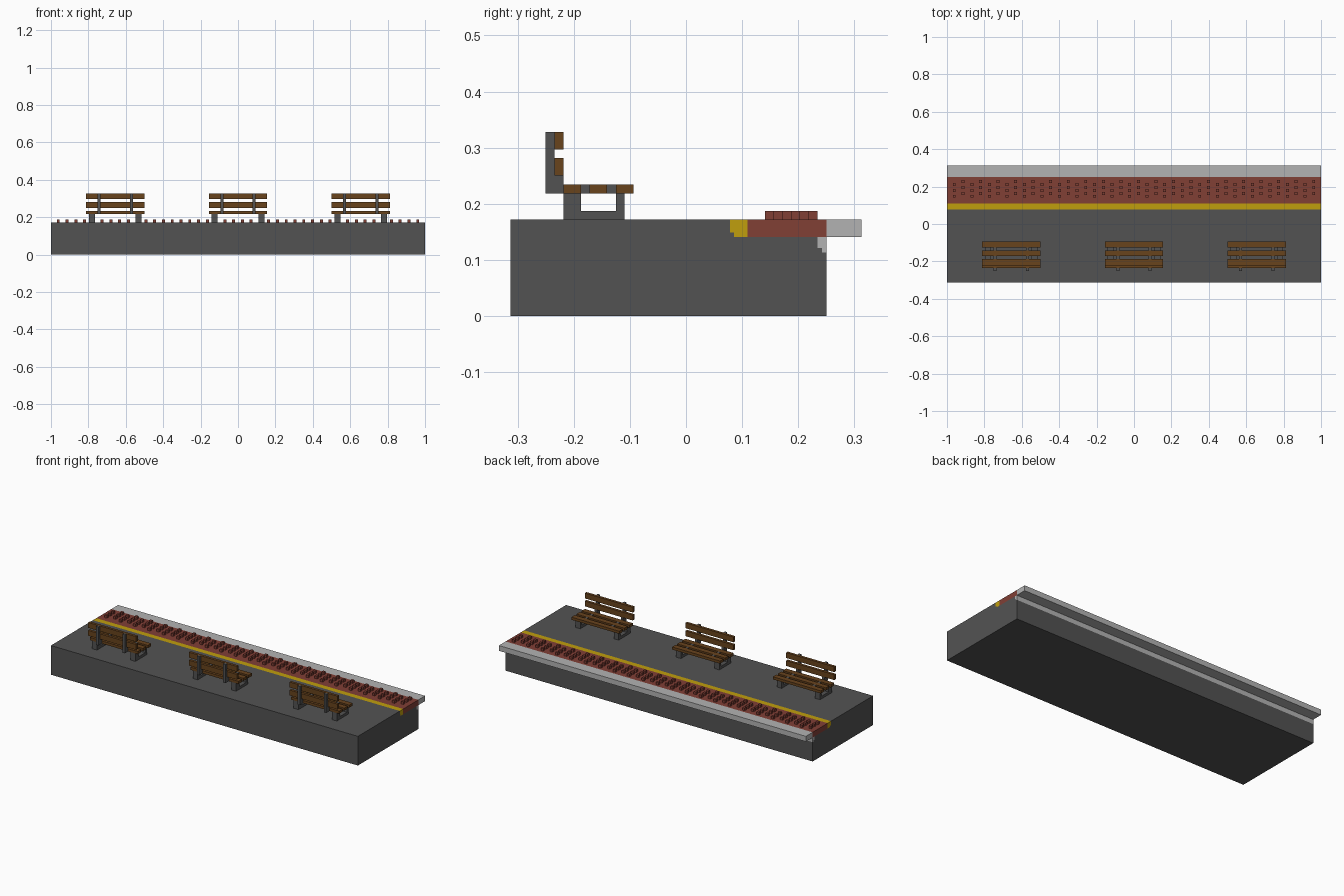
import bpy, bmesh

cube = bpy.data.objects.get("Cube")
if cube:
    bpy.data.objects.remove(cube, do_unlink=True)

U = 1 / 64  # the whole design sits on a grid of 64 cells per unit


def material(name, r, g, b):
    m = bpy.data.materials.new(name)
    m.use_nodes = True
    m.diffuse_color = (r, g, b, 1)
    bsdf = next(n for n in m.node_tree.nodes if n.type == "BSDF_PRINCIPLED")
    bsdf.inputs["Base Color"].default_value = (r, g, b, 1)
    bsdf.inputs["Roughness"].default_value = 0.9
    return m


concrete = material("dark concrete", 0.086, 0.086, 0.086)
stone = material("light stone", 0.45, 0.45, 0.45)
yellow = material("yellow paint", 0.53, 0.345, 0.004)
brick = material("red brick", 0.22, 0.05, 0.036)
wood = material("brown wood", 0.138, 0.056, 0.012)


def finish(name, bm, mat):
    bmesh.ops.recalc_face_normals(bm, faces=bm.faces[:])
    mesh = bpy.data.meshes.new(name)
    bm.to_mesh(mesh)
    bm.free()
    mesh.materials.append(mat)
    obj = bpy.data.objects.new(name, mesh)
    bpy.context.collection.objects.link(obj)
    return obj


def extrusion(name, profile, mat):
    """Sweep a (y, z) profile along the full platform length."""
    bm = bmesh.new()
    face = bm.faces.new([bm.verts.new((-1, y * U, z * U)) for y, z in profile])
    swept = bmesh.ops.extrude_face_region(bm, geom=[face], use_keep_orig=True)
    verts = [v for v in swept["geom"] if isinstance(v, bmesh.types.BMVert)]
    bmesh.ops.translate(bm, vec=(2, 0, 0), verts=verts)
    return finish(name, bm, mat)


def boxes(name, spans, mat):
    """Join boxes given as (x0, x1, y0, y1, z0, z1) in grid cells."""
    bm = bmesh.new()
    for x0, x1, y0, y1, z0, z1 in spans:
        verts = bmesh.ops.create_cube(bm, size=1)["verts"]
        bmesh.ops.scale(bm, vec=((x1 - x0) * U, (y1 - y0) * U, (z1 - z0) * U), verts=verts)
        bmesh.ops.translate(bm, vec=((x0 + x1) / 2 * U, (y0 + y1) / 2 * U, (z0 + z1) / 2 * U), verts=verts)
    return finish(name, bm, mat)


# Platform body with a recess for the paved edge
extrusion("platform_body", [(-20, 0), (16, 0), (16, 7.25), (15.5, 7.25), (15.5, 7.75), (15, 7.75),
                            (15, 9), (5.5, 9), (5.5, 9.5), (5, 9.5), (5, 11), (-20, 11)], concrete)

# Safety line, paving, overhanging edge and the ledge beneath it
extrusion("safety_line", [(5, 11), (5, 9.5), (5.5, 9.5), (5.5, 9), (7, 9), (7, 11)], yellow)
extrusion("tactile_paving", [(7, 9), (16, 9), (16, 11), (7, 11)], brick)
extrusion("edge_slab", [(16, 9), (20, 9), (20, 11), (16, 11)], stone)
extrusion("edge_ledge", [(15, 9), (15, 7.75), (15.5, 7.75), (15.5, 7.25), (16, 7.25), (16, 9)], stone)

# Staggered studs on the paving
studs = []
for i in range(42):
    x = -62 + 3 * i
    for row in range(3):
        y = 9 + i % 2 + 2 * row
        studs.append((x, x + 1, y, y + 1, 11, 12))
boxes("paving_studs", studs, brick)

# Three benches: wooden slats on a concrete frame
for n, cx in enumerate((-42, 0, 42), 1):
    slats = [(cx - 10, cx + 10, y, y + 2, 14, 15) for y in (-14, -11, -8)]
    slats += [(cx - 10, cx + 10, -15, -14, z, z + 2) for z in (16, 19)]
    boxes(f"bench_{n}_slats", slats, wood)

    frame = []
    for side in (-8, 8):
        x0, x1 = cx + side - 1, cx + side + 1
        frame += [(x0, x1, -14, -7, 11, 12),   # foot
                  (x0, x1, -14, -12, 12, 14),  # back leg
                  (x0, x1, -8, -7, 12, 14)]    # front leg
    for side in (-5.5, 5.5):
        x0, x1 = cx + side - 0.5, cx + side + 0.5
        frame += [(x0, x1, -16, -15, 14, 21),  # backrest post
                  (x0, x1, -15, -14, 14, 16),  # post bracket
                  (x0, x1, -12, -11, 14, 15),  # seat slat spacers
                  (x0, x1, -9, -8, 14, 15)]
    boxes(f"bench_{n}_frame", frame, concrete)
